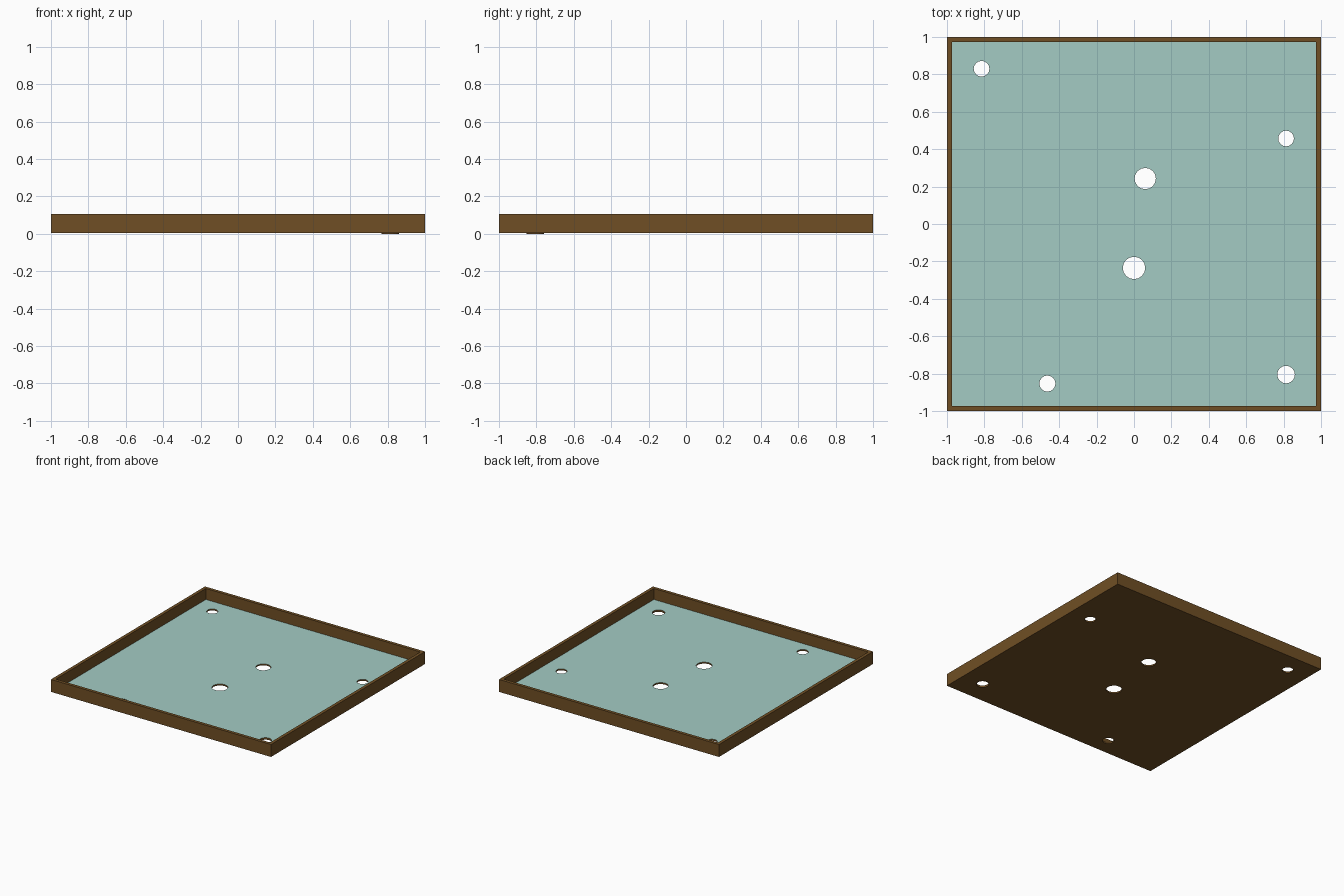
import bpy, bmesh, math
from mathutils import Matrix

if "Cube" in bpy.data.objects:
    bpy.data.objects.remove(bpy.data.objects["Cube"])

BOTTOM, FLOOR, TOP, WALL = 0.004, 0.016, 0.106, 0.037
# hole positions and radii: x, y, r
HOLES = [(-0.815, 0.83, 0.042), (0.813, 0.457, 0.042), (0.06, 0.243, 0.057),
         (0.0, -0.235, 0.06), (-0.463, -0.853, 0.043), (0.813, -0.805, 0.047)]


def material(name, colour):
    m = bpy.data.materials.new(name)
    m.diffuse_color = (*colour, 1)
    m.use_nodes = True
    m.node_tree.nodes["Principled BSDF"].inputs["Base Color"].default_value = m.diffuse_color
    return m


def add_object(name, bm, mat):
    me = bpy.data.meshes.new(name)
    bmesh.ops.recalc_face_normals(bm, faces=bm.faces)
    bm.to_mesh(me)
    bm.free()
    me.materials.append(mat)
    ob = bpy.data.objects.new(name, me)
    bpy.context.collection.objects.link(ob)
    return ob


def box(half, z0, z1):
    bm = bmesh.new()
    bmesh.ops.create_cube(bm, size=1, matrix=Matrix.Translation((0, 0, (z0 + z1) / 2))
                          @ Matrix.Diagonal((half * 2, half * 2, z1 - z0, 1)))
    return bm


def cylinder(bm, x, y, r, z0, z1, caps=True):
    bmesh.ops.create_cone(bm, cap_ends=caps, segments=16, radius1=r, radius2=r, depth=z1 - z0,
                          matrix=Matrix.Translation((x, y, (z0 + z1) / 2)))


wood = material("brown wood", (0.162, 0.078, 0.018))
teal = material("pale teal", (0.37, 0.60, 0.55))

# hole cutters
bm = bmesh.new()
for x, y, r in HOLES:
    cylinder(bm, x, y, r, -0.05, 0.06)
cutter = add_object("hole_cutter", bm, wood)
cutter.hide_render = True
cutter.hide_viewport = True


def drill(ob):
    mod = ob.modifiers.new("holes", "BOOLEAN")
    mod.operation = "DIFFERENCE"
    mod.solver = "EXACT"
    mod.object = cutter


# wooden tray with raised walls; the floor inside is painted teal
bm = box(1, BOTTOM, TOP)
top = max(bm.faces, key=lambda f: f.calc_center_median().z)
bmesh.ops.inset_region(bm, faces=[top], thickness=WALL)
walls = bmesh.ops.extrude_face_region(bm, geom=[top])["geom"]
bmesh.ops.translate(bm, verts=[v for v in walls if isinstance(v, bmesh.types.BMVert)],
                    vec=(0, 0, FLOOR - TOP))
if top.is_valid:
    bm.faces.remove(top)
for f in bm.faces:
    if abs(f.calc_center_median().z - FLOOR) < 1e-4:
        f.material_index = 1
tray = add_object("tray", bm, wood)
tray.data.materials.append(teal)
drill(tray)

# thin collar below the corner hole
bm = bmesh.new()
cylinder(bm, *HOLES[5], 0, FLOOR, caps=False)
add_object("hole_collar", bm, wood)
